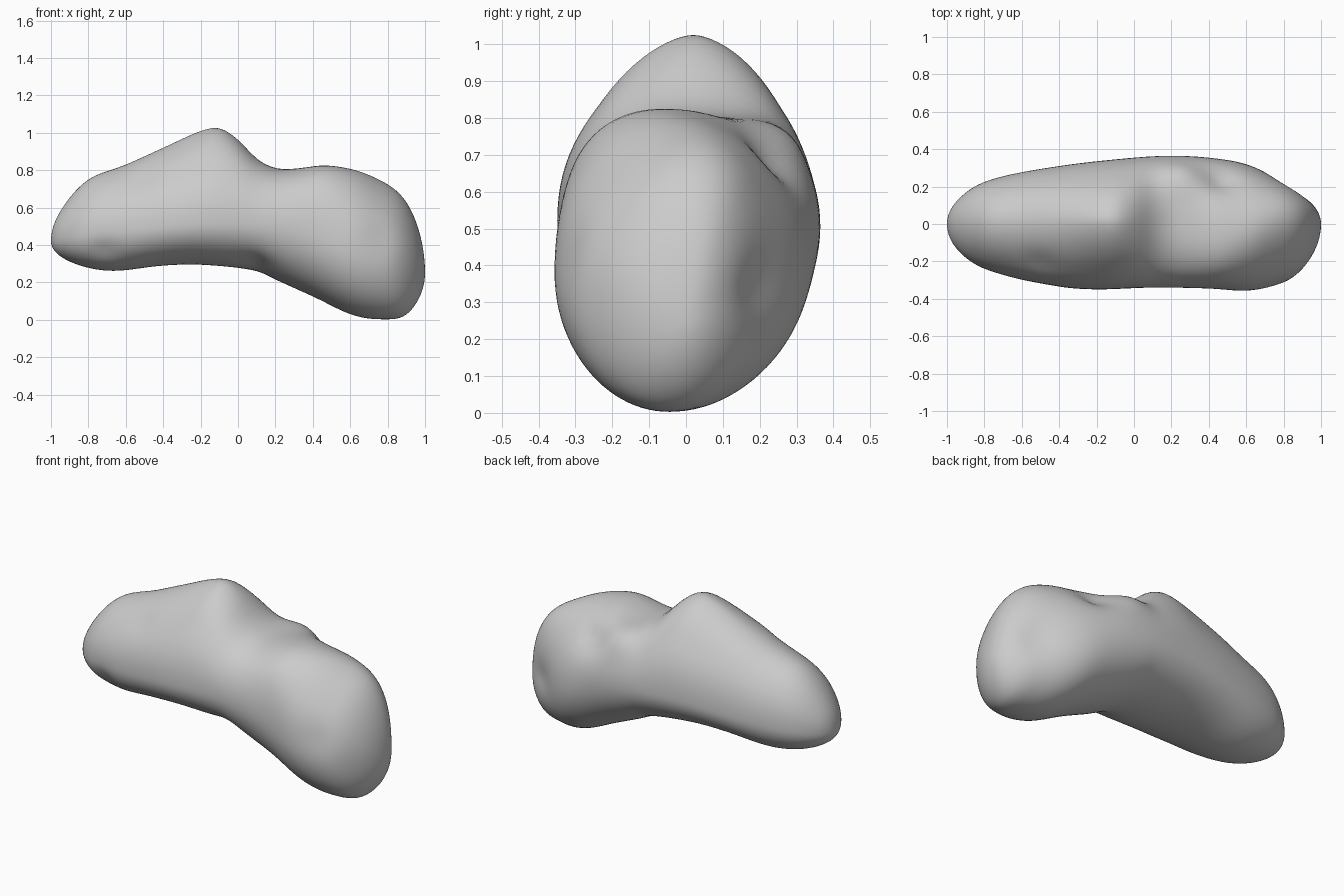
import bpy, bmesh, math
from mathutils import Vector

if "Cube" in bpy.data.objects:
    bpy.data.objects.remove(bpy.data.objects["Cube"])

# Profiles along the length: (x, value)
TOP = [(-1, .42), (-.95, .58), (-.8, .75), (-.6, .83), (-.4, .92), (-.2, 1.01), (-.1, 1.028),
       (0, .965), (.1, .86), (.2, .81), (.3, .808), (.48, .826), (.7, .775), (.9, .63), (1, .25)]
BOTTOM = [(-1, .42), (-.95, .34), (-.8, .278), (-.65, .262), (-.4, .29), (-.2, .295),
          (.1, .262), (.2, .215), (.4, .125), (.6, .03), (.75, .003), (.9, .028), (1, .25)]
BACK = [(-1, 0), (-.95, .12), (-.8, .225), (-.4, .31), (0, .355), (.2, .365), (.4, .355),
        (.6, .32), (.8, .225), (.9, .16), (1, 0)]
FRONT = [(-1, 0), (-.95, -.13), (-.8, -.24), (-.4, -.335), (-.2, -.35), (.1, -.34),
         (.4, -.345), (.62, -.357), (.8, -.315), (.9, -.24), (1, 0)]
WIDEST = [(-1, .42), (-.6, .48), (-.1, .52), (.3, .49), (.6, .38), (1, .25)]
RIDGE = [(-1, 0), (-.1, .02), (.25, .0), (.5, -.06), (.8, .02), (1, 0)]
POWER = [(-1, 2), (-.5, 1.9), (-.1, 1.7), (.25, 2.3), (.6, 2.0), (1, 2)]

# Local swellings and hollows: centre, radius, depth along the outward direction
DENTS = [((.24, .24, .74), .13, .035), ((.46, .24, .70), .11, -.04),
         ((.76, -.32, .43), .12, -.012), ((.85, .22, .33), .13, -.025),
         ((-.72, -.26, .36), .09, -.015), ((.1, -.2, .30), .10, -.02),
         ((-.5, -.2, .76), .10, -.012)]


def smooth_at(points, u):
    """Smooth interpolation in the angle u, where x = -cos(u)."""
    k = [(math.acos(max(-1, min(1, -x))), v) for x, v in points]
    i = 0
    while i < len(k) - 2 and u > k[i + 1][0]:
        i += 1

    def slope(j):
        a, b = k[max(j - 1, 0)], k[min(j + 1, len(k) - 1)]
        return (b[1] - a[1]) / (b[0] - a[0])

    (u0, v0), (u1, v1) = k[i], k[i + 1]
    h = u1 - u0
    t = (u - u0) / h
    return (v0 * (2*t**3 - 3*t*t + 1) + h * slope(i) * (t**3 - 2*t*t + t)
            + v1 * (3*t*t - 2*t**3) + h * slope(i + 1) * (t**3 - t*t))


def section(u, count):
    """One rounded ring of the body."""
    top, bot, back, front, mid, ridge, power = (
        smooth_at(p, u) for p in (TOP, BOTTOM, BACK, FRONT, WIDEST, RIDGE, POWER))
    mid = max(bot + .3 * (top - bot), min(top - .3 * (top - bot), mid))
    yc, half = (back + front) / 2, (back - front) / 2
    ring = []
    for j in range(count):
        a = 2 * math.pi * j / count
        c, s = math.cos(a), math.sin(a)
        n = power if s > 0 else 2.1
        # blend the exponent so the sides stay smooth
        n = 2.1 + (n - 2.1) * min(1, abs(s) * 1.5)
        y = yc + half * math.copysign(abs(c) ** (2 / n), c)
        z = mid + ((top - mid) if s > 0 else (mid - bot)) * math.copysign(abs(s) ** (2 / n), s)
        if s > 0:
            y += (ridge - yc) * s * s
        p = Vector((-math.cos(u), y, z))
        out = Vector((0, y - yc, z - mid)).normalized()
        shift = sum(d * math.exp(-((p - Vector(q)).length / r) ** 2 * 1.5) for q, r, d in DENTS)
        ring.append(p + out * shift)
    return ring


# Body: rings lofted end to end and closed at two poles
RINGS, SIDES = 90, 96
bm = bmesh.new()
loops = [[bm.verts.new(p) for p in section(math.pi * i / RINGS, SIDES)] for i in range(1, RINGS)]
for a, b in zip(loops, loops[1:]):
    for j in range(SIDES):
        k = (j + 1) % SIDES
        bm.faces.new((a[j], a[k], b[k], b[j]))
for pole, loop in (((-1, 0, .42), loops[0]), ((1, 0, .25), loops[-1])):
    tip = bm.verts.new(pole)
    for j in range(SIDES):
        bm.faces.new((tip, loop[j], loop[(j + 1) % SIDES]))
# Gentle relaxing keeps the surface pebble-smooth
for _ in range(3):
    bmesh.ops.smooth_vert(bm, verts=[v for l in loops for v in l], factor=.4,
                          use_axis_x=False, use_axis_y=True, use_axis_z=True)
bmesh.ops.recalc_face_normals(bm, faces=bm.faces)
for f in bm.faces:
    f.smooth = True
mesh = bpy.data.meshes.new("rock_body")
bm.to_mesh(mesh)
bm.free()
body = bpy.data.objects.new("rock_body", mesh)
bpy.context.collection.objects.link(body)
